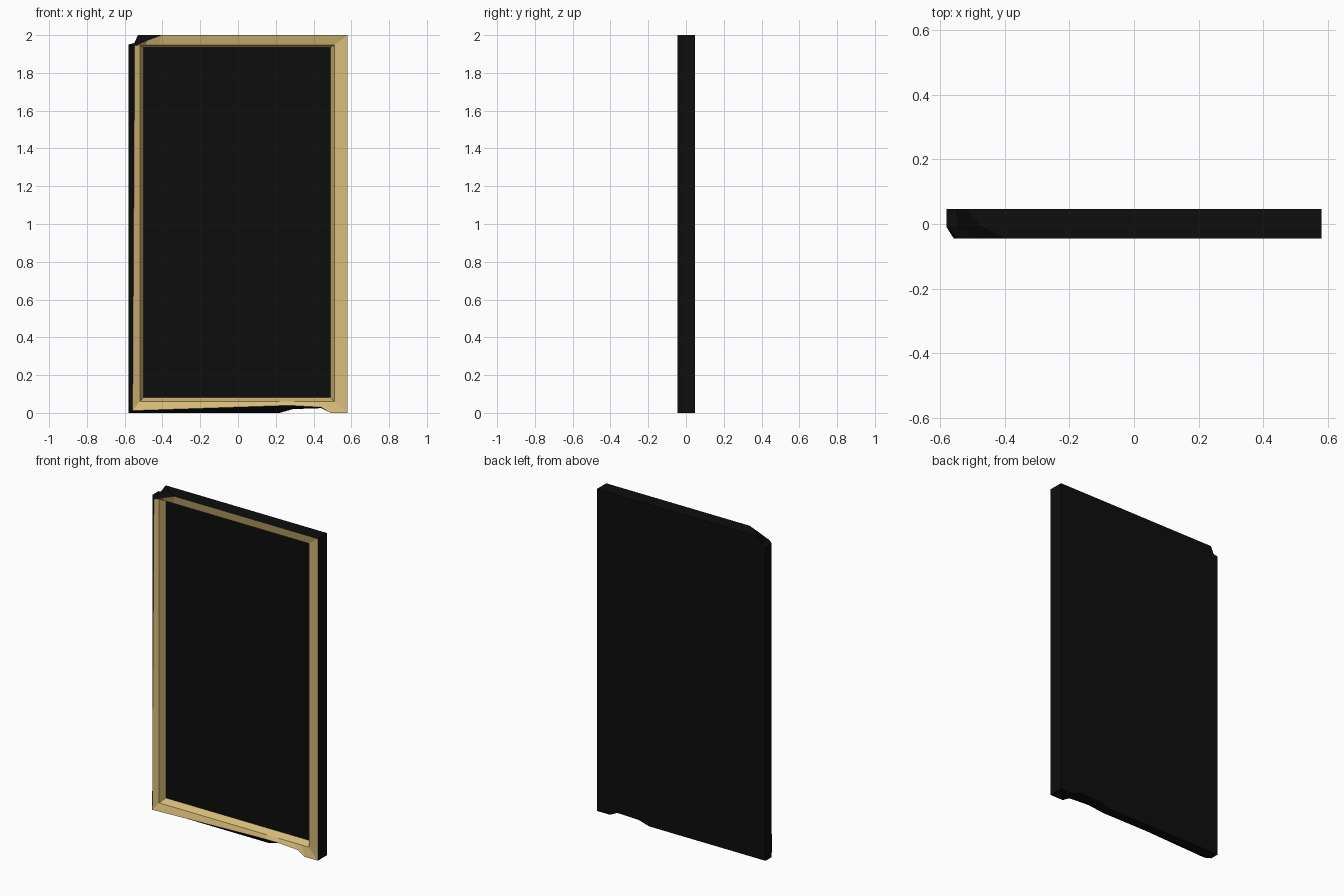
import bpy, bmesh

if "Cube" in bpy.data.objects:
    bpy.data.objects.remove(bpy.data.objects["Cube"])

def material(name, rgb):
    m = bpy.data.materials.new(name)
    m.diffuse_color = (*rgb, 1)
    m.use_nodes = True
    m.node_tree.nodes["Principled BSDF"].inputs["Base Color"].default_value = m.diffuse_color
    return m

black = material("black", (0.004, 0.004, 0.004))
gold = material("gold", (0.68, 0.50, 0.19))

def add_object(name, bm, mats):
    bmesh.ops.recalc_face_normals(bm, faces=bm.faces)
    me = bpy.data.meshes.new(name)
    bm.to_mesh(me)
    bm.free()
    for m in mats:
        me.materials.append(m)
    ob = bpy.data.objects.new(name, me)
    bpy.context.collection.objects.link(ob)
    return ob

# Outline order: bottom left, four chip points, bottom right, top right, three corner chip points
def inner_ring(x0, x1, z0, z1):
    xs = [x0, 0.22, 0.30, 0.41, 0.46, x1]
    return [(x, z0) for x in xs] + [(x1, z1), (x0 + 0.10, z1), (x0 + 0.03, z1), (x0, z1)]

bottom = [(-0.58, 0), (0.22, 0), (0.29, 0.02), (0.44, 0.025), (0.49, 0), (0.58, 0), (0.58, 2)]
back = bottom + [(-0.53, 2), (-0.55, 1.955), (-0.58, 1.95)]
side = bottom + [(-0.47, 2), (-0.54, 1.96), (-0.58, 1.95)]
front = [(-0.558, 0.012), (0.22, 0.038), (0.30, 0.038), (0.44, 0.03), (0.49, 0), (0.58, 0),
         (0.58, 2), (-0.405, 2), (-0.48, 1.972), (-0.547, 1.945)]

rings = [
    (back, 0.047),
    (side, -0.01),
    (front, -0.045),
    (inner_ring(-0.52, 0.51, 0.06, 1.947), -0.032),
    (inner_ring(-0.50, 0.49, 0.082, 1.935), 0.012),
]

# Frame: black shell with a chamfered, chipped edge and gold front moulding
bm = bmesh.new()
loops = [[bm.verts.new((x, y, z)) for x, z in pts] for pts, y in rings]
n = len(back)
for r in range(len(loops) - 1):
    a, b = loops[r], loops[r + 1]
    for i in range(n):
        j = (i + 1) % n
        f = bm.faces.new((a[i], a[j], b[j], b[i]))
        f.material_index = 1 if r >= 2 else 0
bm.faces.new(loops[0])
bm.faces.new(loops[-1])
add_object("frame", bm, [black, gold])

# Canvas: thin dark plate resting in the recess
bm = bmesh.new()
bmesh.ops.create_cube(bm, size=1)
for v in bm.verts:
    v.co = (-0.005 + v.co.x * 0.99, 0.008 + v.co.y * 0.006, 1.0085 + v.co.z * 1.853)
add_object("canvas", bm, [black])
